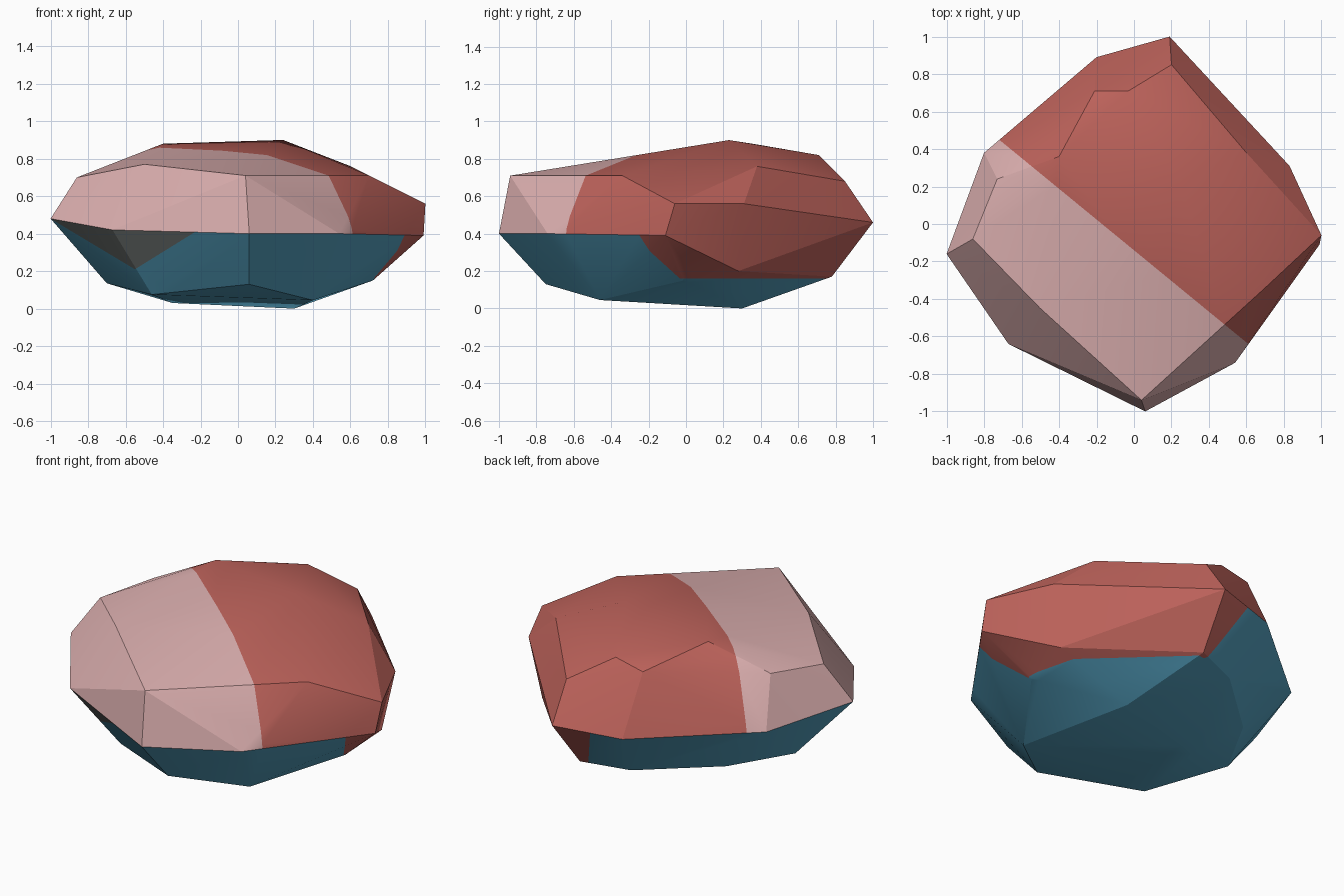
import bpy, bmesh, math
from mathutils import Vector

cube = bpy.data.objects.get("Cube")
if cube:
    bpy.data.objects.remove(cube, do_unlink=True)


def to_linear(channel):
    return channel / 12.92 if channel <= 0.04 else ((channel + 0.055) / 1.055) ** 2.4


def make_material(name, rgb):
    color = (*[to_linear(c) for c in rgb], 1)
    mat = bpy.data.materials.new(name)
    mat.use_nodes = True
    mat.diffuse_color = color
    mat.node_tree.nodes["Principled BSDF"].inputs["Base Color"].default_value = color
    return mat


# Corner points of the boulder, from the crown down to the underside
crown = [(-.4, .36, .88), (.24, .23, .9), (-.03, .71, .82), (-.21, .71, .78),
         (-.5, -.45, .77), (.6, .38, .76)]
shoulder = [(-.73, .24, .73), (-.86, -.08, .7), (.04, -.94, .71), (.7, -.34, .71),
            (.2, .85, .68), (1, -.06, .56), (.83, .31, .56)]
rim = [(-1, -.16, .48), (-.8, .38, .45), (-.2, .89, .44), (.19, 1, .46),
       (.99, -.11, .39), (.54, -.74, .4), (.06, -1, .4), (-.67, -.64, .42)]
underside = [(.06, -.75, .13), (.4, -.46, .045), (.72, -.01, .15), (.76, .28, .2),
             (.16, .78, .17), (-.11, .68, .15), (-.5, .33, .145), (-.7, -.04, .135),
             (-.46, -.46, .075), (-.35, .08, .03), (.3, .3, 0)]

bm = bmesh.new()
for point in crown + shoulder + rim + underside:
    bm.verts.new(point)
bmesh.ops.convex_hull(bm, input=bm.verts[:])
bmesh.ops.delete(bm, geom=[v for v in bm.verts if not v.link_faces], context="VERTS")
bmesh.ops.recalc_face_normals(bm, faces=bm.faces[:])

# Remember which faces lie below the rim
below = bm.faces.layers.int.new("below_rim")
for face in bm.faces:
    face.normal_update()
    face[below] = int(face.normal.z < 0)

# Colour borders, each a plane given by a point and a normal
top_split = (Vector((0, -.14, 0)), Vector((.82, 1, 0)))
side_split = (Vector((.89, -.25, 0)), Vector((1.19, .91, 0)))
foot_split = (Vector((0, 0, .16)), Vector((0, 0, 1)))
patch_right = (Vector((-.55, 0, .21)), Vector((-.62, 0, 1)))
patch_left = (Vector((-.55, 0, .21)), Vector((.6, 0, 1)))


def beyond(point, plane):
    return (point - plane[0]).dot(plane[1]) > 0


def cut(plane, wanted):
    faces = [f for f in bm.faces if wanted(f)]
    edges = {e for f in faces for e in f.edges}
    verts = {v for f in faces for v in f.verts}
    bmesh.ops.bisect_plane(bm, geom=faces + list(edges) + list(verts), dist=1e-5,
                           plane_co=plane[0], plane_no=plane[1])


def is_upper(f):
    return not f[below]


def is_lower(f):
    return f[below]


def is_lower_side(f):
    return f[below] and beyond(f.calc_center_median(), side_split)


def is_lower_front(f):
    return f[below] and f.calc_center_median().y < 0


cut(top_split, is_upper)
cut(side_split, is_lower)
cut(foot_split, is_lower_side)
cut(patch_right, is_lower_front)
cut(patch_left, is_lower_front)

# Assign colours by region
RED, PINK, TEAL, GREY = range(4)
for face in bm.faces:
    center = face.calc_center_median()
    if not face[below]:
        face.material_index = RED if beyond(center, top_split) else PINK
    elif beyond(center, side_split) and beyond(center, foot_split):
        face.material_index = RED
    elif center.y < 0 and beyond(center, patch_right) and beyond(center, patch_left):
        face.material_index = GREY
    else:
        face.material_index = TEAL

bm.faces.layers.int.remove(below)
mesh = bpy.data.meshes.new("boulder")
bm.to_mesh(mesh)
bm.free()
for name, rgb in (("brick red", (.74, .385, .355)), ("pale pink", (.86, .685, .685)),
                  ("teal blue", (.33, .63, .75)), ("slate grey", (.45, .47, .46))):
    mesh.materials.append(make_material(name, rgb))

boulder = bpy.data.objects.new("boulder", mesh)
bpy.context.collection.objects.link(boulder)
bpy.ops.object.select_all(action="DESELECT")
boulder.select_set(True)
bpy.context.view_layer.objects.active = boulder
bpy.ops.object.shade_smooth_by_angle(angle=math.radians(20))
